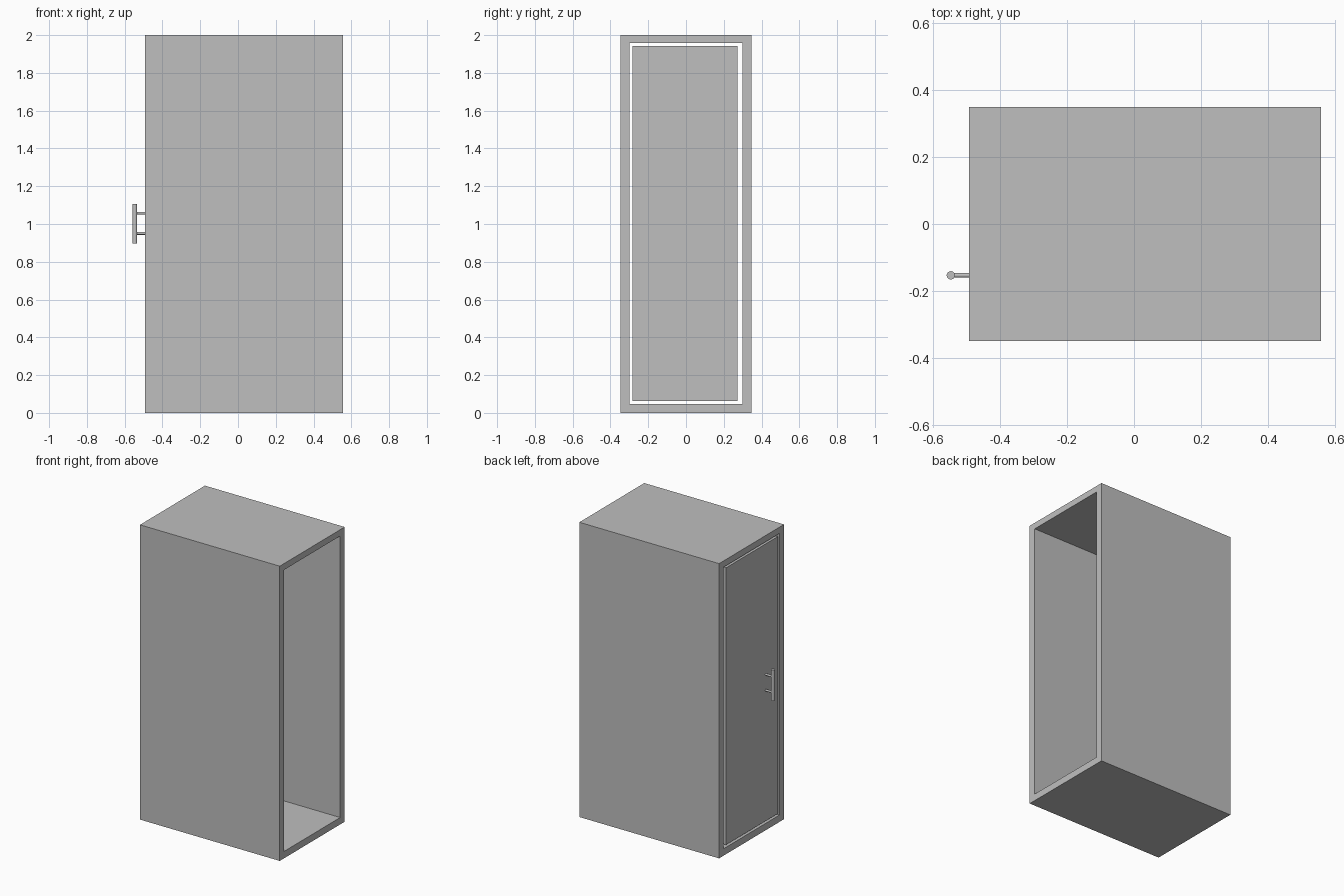
import bpy
import bmesh
from mathutils import Vector

cube = bpy.data.objects.get("Cube")
if cube:
    bpy.data.objects.remove(cube, do_unlink=True)

grey = bpy.data.materials.new("plain_grey")
grey.use_nodes = True
COLOUR = (0.52, 0.52, 0.52, 1)
grey.diffuse_color = COLOUR
grey.node_tree.nodes["Principled BSDF"].inputs["Base Color"].default_value = COLOUR


def finish(name, bm):
    bmesh.ops.recalc_face_normals(bm, faces=bm.faces)
    mesh = bpy.data.meshes.new(name)
    bm.to_mesh(mesh)
    bm.free()
    mesh.materials.append(grey)
    obj = bpy.data.objects.new(name, mesh)
    bpy.context.collection.objects.link(obj)
    return obj


def rectangle(bm, x, y0, y1, z0, z1):
    return [bm.verts.new((x, y, z)) for y, z in ((y0, z0), (y1, z0), (y1, z1), (y0, z1))]


def box(name, x0, x1, y0, y1, z0, z1):
    bm = bmesh.new()
    face = bm.faces.new(rectangle(bm, x0, y0, y1, z0, z1))
    out = bmesh.ops.extrude_face_region(bm, geom=[face])
    moved = [v for v in out["geom"] if isinstance(v, bmesh.types.BMVert)]
    bmesh.ops.translate(bm, verts=moved, vec=(x1 - x0, 0, 0))
    return finish(name, bm)


def rod(name, start, end, radius, sides=16):
    start, end = Vector(start), Vector(end)
    axis = end - start
    bpy.ops.mesh.primitive_cylinder_add(
        vertices=sides, radius=radius, depth=axis.length, location=(start + end) / 2,
        rotation=axis.to_track_quat("Z", "Y").to_euler())
    obj = bpy.context.object
    obj.name = name
    obj.data.materials.append(grey)
    bpy.ops.object.shade_smooth_by_angle()


# Rectangular tube, open at the +x end
BACK, FRONT = -0.492, 0.557
bm = bmesh.new()
rings = [
    rectangle(bm, BACK, -0.348, 0.348, 0, 2),
    rectangle(bm, FRONT, -0.348, 0.348, 0, 2),
    rectangle(bm, FRONT, -0.30, 0.30, 0.047, 1.957),
    rectangle(bm, BACK, -0.30, 0.30, 0.047, 1.957),
]
for a, b in zip(rings, rings[1:] + rings[:1]):
    for i in range(4):
        j = (i + 1) % 4
        bm.faces.new((a[i], a[j], b[j], b[i]))
finish("cabinet_shell", bm)

# Door sitting in the -x opening with a gap all round
box("door", BACK, BACK + 0.04, -0.284, 0.273, 0.063, 1.943)

# Pull handle: upright grip on two posts
GRIP_X, GRIP_Y = -0.546, -0.153
rod("handle_grip", (GRIP_X, GRIP_Y, 0.897), (GRIP_X, GRIP_Y, 1.106), 0.0125)
for label, z in (("lower", 0.95), ("upper", 1.057)):
    rod("handle_post_" + label, (GRIP_X, GRIP_Y, z), (BACK + 0.005, GRIP_Y, z), 0.007)
